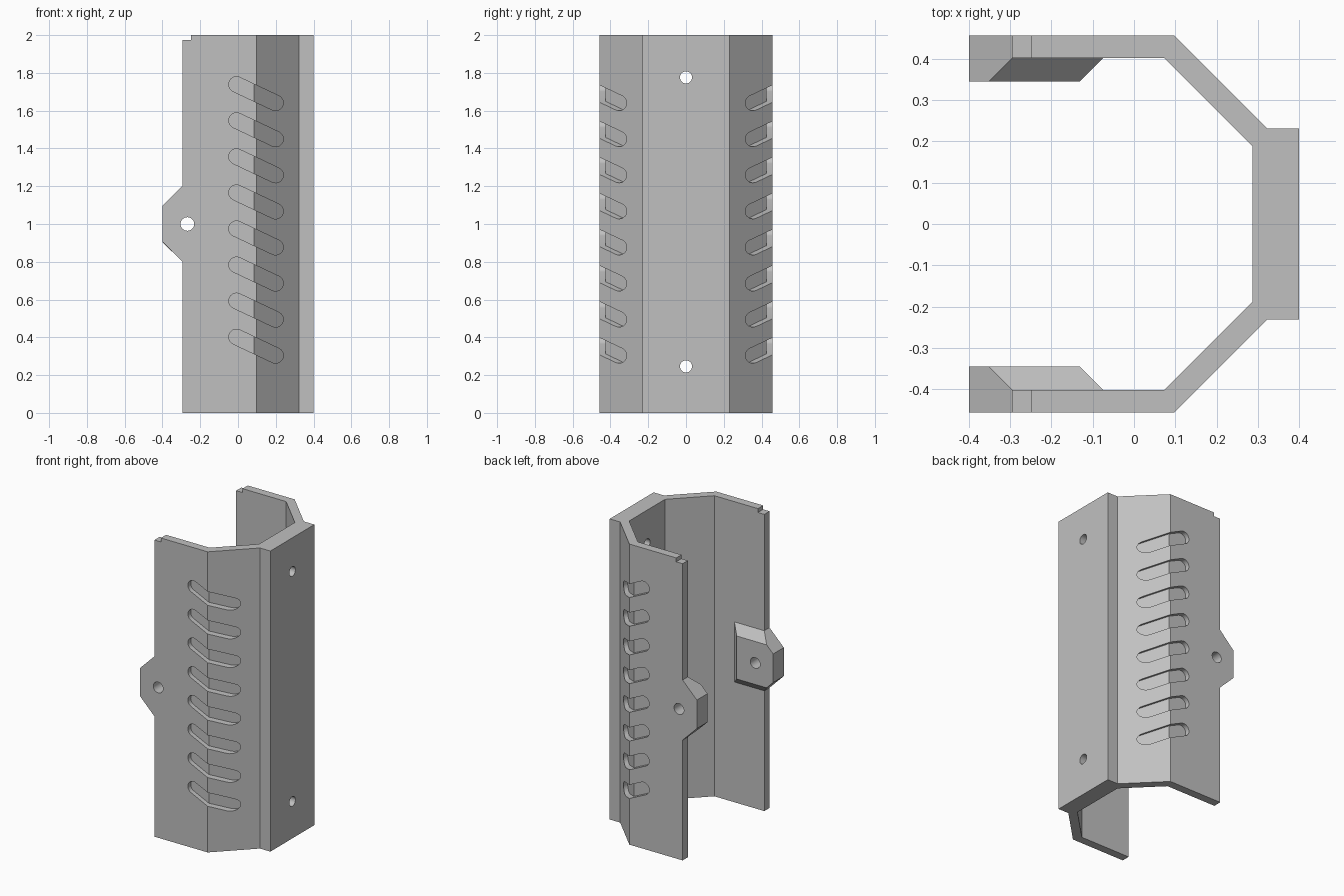
import bpy, bmesh, math
from mathutils import Vector

if "Cube" in bpy.data.objects:
    bpy.data.objects.remove(bpy.data.objects["Cube"])

grey = bpy.data.materials.new("plain_grey")
grey.use_nodes = True
colour = (0.53, 0.53, 0.53, 1)
grey.diffuse_color = colour
grey.node_tree.nodes["Principled BSDF"].inputs["Base Color"].default_value = colour


def finish(bm, name):
    bmesh.ops.recalc_face_normals(bm, faces=bm.faces)
    mesh = bpy.data.meshes.new(name)
    bm.to_mesh(mesh)
    bm.free()
    mesh.materials.append(grey)
    ob = bpy.data.objects.new(name, mesh)
    bpy.context.collection.objects.link(ob)
    return ob


def prism(name, points, direction):
    """Extrude a flat outline along a direction."""
    bm = bmesh.new()
    face = bm.faces.new([bm.verts.new(p) for p in points])
    ext = bmesh.ops.extrude_face_region(bm, geom=[face])
    moved = [g for g in ext["geom"] if isinstance(g, bmesh.types.BMVert)]
    bmesh.ops.translate(bm, verts=moved, vec=direction)
    return finish(bm, name)


def combine(target, tool, operation):
    """Apply a boolean and discard the tool."""
    tool.hide_render = True
    mod = target.modifiers.new(operation, "BOOLEAN")
    mod.operation, mod.solver, mod.object = operation, "EXACT", tool
    bpy.context.view_layer.objects.active = target
    bpy.ops.object.modifier_apply(modifier=mod.name)
    bpy.data.objects.remove(tool)


def circle(radius, n=32):
    return [(radius * math.cos(2 * math.pi * i / n), radius * math.sin(2 * math.pi * i / n))
            for i in range(n)]


# Main channel: angular C-shaped section
EDGE, OUT, IN = -0.295, 0.457, 0.402
half = [(EDGE, OUT), (0.097, OUT), (0.323, 0.231), (0.4, 0.231)]
inner = [(0.287, 0.188), (0.073, IN), (EDGE, IN)]
outline = half + [(x, -y) for x, y in reversed(half)]
outline += [(x, -y) for x, y in reversed(inner)] + inner
shell = prism("channel_shell", [(x, y, 0) for x, y in outline], (0, 0, 2))


# Mounting lug: chamfered pad inside the wall with a pointed outer tab
def lug(side):
    rings = [(OUT, EDGE, 0.2, EDGE), (0.43, -0.075, 0.2, EDGE),
             (IN, -0.075, 0.2, EDGE), (0.345, -0.132, 0.143, -0.352)]
    bm = bmesh.new()
    for y, front, height, back in rings:
        for s in (1, -1):
            for x, h in ((front, height), (back, height), (-0.4, 0.095)):
                bm.verts.new((x, side * y, 1 + s * h))
    bmesh.ops.remove_doubles(bm, verts=bm.verts, dist=1e-5)
    hull = bmesh.ops.convex_hull(bm, input=bm.verts)
    loose = [g for g in hull["geom_interior"] if isinstance(g, bmesh.types.BMVert)]
    bmesh.ops.delete(bm, geom=loose, context="VERTS")
    bmesh.ops.dissolve_limit(bm, angle_limit=0.01, verts=bm.verts, edges=bm.edges)
    return finish(bm, "lug")


# Slanted blind slot whose floor follows the bend in the wall
DEPTH = 0.03
FLOOR = OUT - DEPTH
DIAGONAL = 0.554 - DEPTH * math.sqrt(2)


def slot(side, z):
    a, b, r = Vector((-0.008, 0.049)), Vector((0.199, -0.049)), 0.041
    tilt = math.atan2(b.y - a.y, b.x - a.x)
    pts = []
    for centre, start in ((b, tilt - math.pi / 2), (a, tilt + math.pi / 2)):
        for i in range(13):
            t = start + math.pi * i / 12
            pts.append((centre.x + r * math.cos(t), side * 0.6, z + centre.y + r * math.sin(t)))
    bm = bmesh.new()
    bm.faces.new([bm.verts.new(p) for p in pts])
    bmesh.ops.bisect_plane(bm, geom=bm.verts[:] + bm.edges[:] + bm.faces[:],
                           plane_co=(DIAGONAL - FLOOR, 0, 0), plane_no=(1, 0, 0))
    ext = bmesh.ops.extrude_face_region(bm, geom=bm.faces[:])
    for v in ext["geom"]:
        if isinstance(v, bmesh.types.BMVert):
            v.co.y = side * min(FLOOR, DIAGONAL - v.co.x)
    return finish(bm, "slot_cutter")


for side in (1, -1):
    combine(shell, lug(side), "UNION")
    for i in range(8):
        combine(shell, slot(side, 0.353 + i * 0.191), "DIFFERENCE")

# Corner notches in the top edge
notch = [(-0.35, -0.6, 1.974), (-0.248, -0.6, 1.974), (-0.248, -0.6, 2.1), (-0.35, -0.6, 2.1)]
combine(shell, prism("notch_cutter", notch, (0, 1.2, 0)), "DIFFERENCE")

# Bolt holes through both lugs and through the flat face
bolt = [(-0.268 + u, -0.6, 1 + v) for u, v in circle(0.036)]
combine(shell, prism("lug_hole_cutter", bolt, (0, 1.2, 0)), "DIFFERENCE")
for z in (0.246, 1.776):
    hole = [(0.2, u, z + v) for u, v in circle(0.032)]
    combine(shell, prism("face_hole_cutter", hole, (0.4, 0, 0)), "DIFFERENCE")

# Smooth only the rounded slot ends and holes
bpy.ops.object.select_all(action="DESELECT")
shell.select_set(True)
bpy.context.view_layer.objects.active = shell
bpy.ops.object.shade_smooth_by_angle(angle=math.radians(30))
